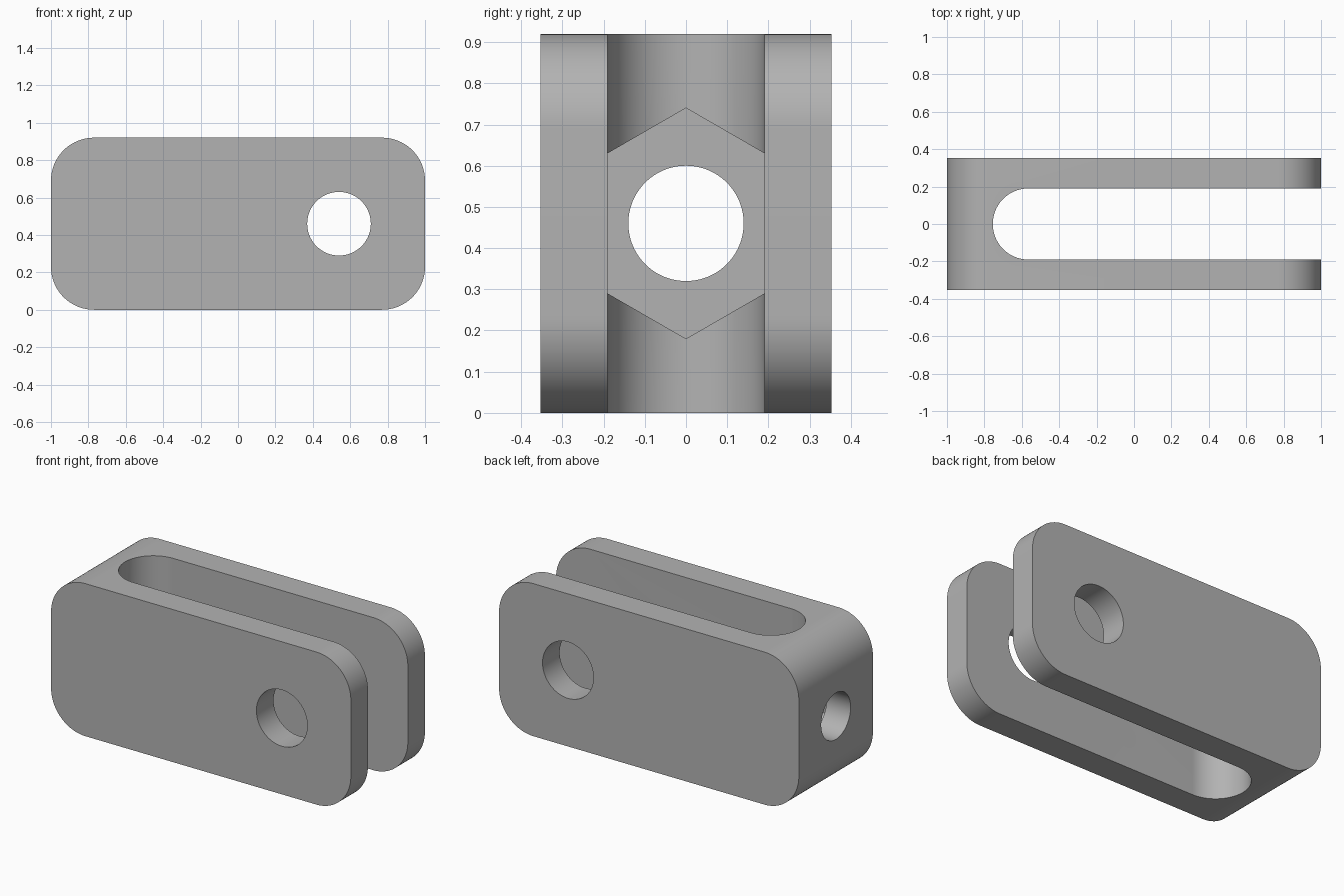
import bpy, bmesh
from math import pi, cos, sin, radians
from mathutils import Matrix

if "Cube" in bpy.data.objects:
    bpy.data.objects.remove(bpy.data.objects["Cube"], do_unlink=True)

LENGTH, WIDTH, HEIGHT = 2.0, 0.706, 0.92
MID = HEIGHT / 2
CORNER = 0.23
SLOT = 0.19          # half width of the slot and radius of its round end
SLOT_END = -0.755

grey = bpy.data.materials.new("plain grey")
grey.use_nodes = True
colour = (0.45, 0.45, 0.45, 1)
grey.diffuse_color = colour
grey.node_tree.nodes["Principled BSDF"].inputs["Base Color"].default_value = colour


def arc(cx, cy, radius, start, end, steps):
    """Points along an arc, angles in degrees."""
    angles = [radians(start + (end - start) * i / steps) for i in range(steps + 1)]
    return [(cx + radius * cos(a), cy + radius * sin(a)) for a in angles]


def prism(name, outline, low, high, axis):
    """Extrude a 2D outline along the named axis from low to high."""
    place = {"x": lambda u, v: (low, u, v),
             "y": lambda u, v: (u, low, v),
             "z": lambda u, v: (u, v, low)}[axis]
    bm = bmesh.new()
    face = bm.faces.new([bm.verts.new(place(u, v)) for u, v in outline])
    moved = bmesh.ops.extrude_face_region(bm, geom=[face])["geom"]
    offset = [(high - low) * (axis == a) for a in "xyz"]
    bmesh.ops.translate(bm, vec=offset,
                        verts=[g for g in moved if isinstance(g, bmesh.types.BMVert)])
    bmesh.ops.recalc_face_normals(bm, faces=bm.faces)
    mesh = bpy.data.meshes.new(name)
    bm.to_mesh(mesh)
    bm.free()
    mesh.materials.append(grey)
    obj = bpy.data.objects.new(name, mesh)
    bpy.context.collection.objects.link(obj)
    return obj


def circle(cx, cy, radius, sides=96):
    return arc(cx, cy, radius, 0, 360, sides)[:-1]


# Rounded block
outline = []
for i, (sx, sz) in enumerate([(1, 1), (-1, 1), (-1, -1), (1, -1)]):
    outline += arc(sx * (LENGTH / 2 - CORNER), MID + sz * (MID - CORNER),
                   CORNER, 90 * i, 90 * i + 90, 24)
clevis = prism("clevis_body", outline, -WIDTH / 2, WIDTH / 2, "y")

# Open slot with a round end
slot_outline = arc(SLOT_END + SLOT, 0, SLOT, 90, 270, 48) + [(1.2, -SLOT), (1.2, SLOT)]

# Slot, cross pin hole, bolt hole, and hexagonal nut pocket in the slot end
cutters = [
    prism("slot_cutter", slot_outline, -0.2, 1.2, "z"),
    prism("pin_hole_cutter", circle(0.54, MID, 0.17), -0.6, 0.6, "y"),
    prism("bolt_hole_cutter", circle(0, MID, 0.14), -1.2, -0.6, "x"),
    prism("nut_pocket_cutter", arc(0, MID, 0.28, 90, 390, 5),
          -0.84, SLOT_END + SLOT, "x"),
]

bpy.ops.object.select_all(action="DESELECT")
clevis.select_set(True)
bpy.context.view_layer.objects.active = clevis
for cutter in cutters:
    cutter.hide_render = True
    cut = clevis.modifiers.new(cutter.name, "BOOLEAN")
    cut.operation = "DIFFERENCE"
    cut.solver = "EXACT"
    cut.object = cutter
    bpy.ops.object.modifier_apply(modifier=cut.name)
    bpy.data.objects.remove(cutter, do_unlink=True)

bpy.ops.object.shade_smooth_by_angle(angle=radians(30))
